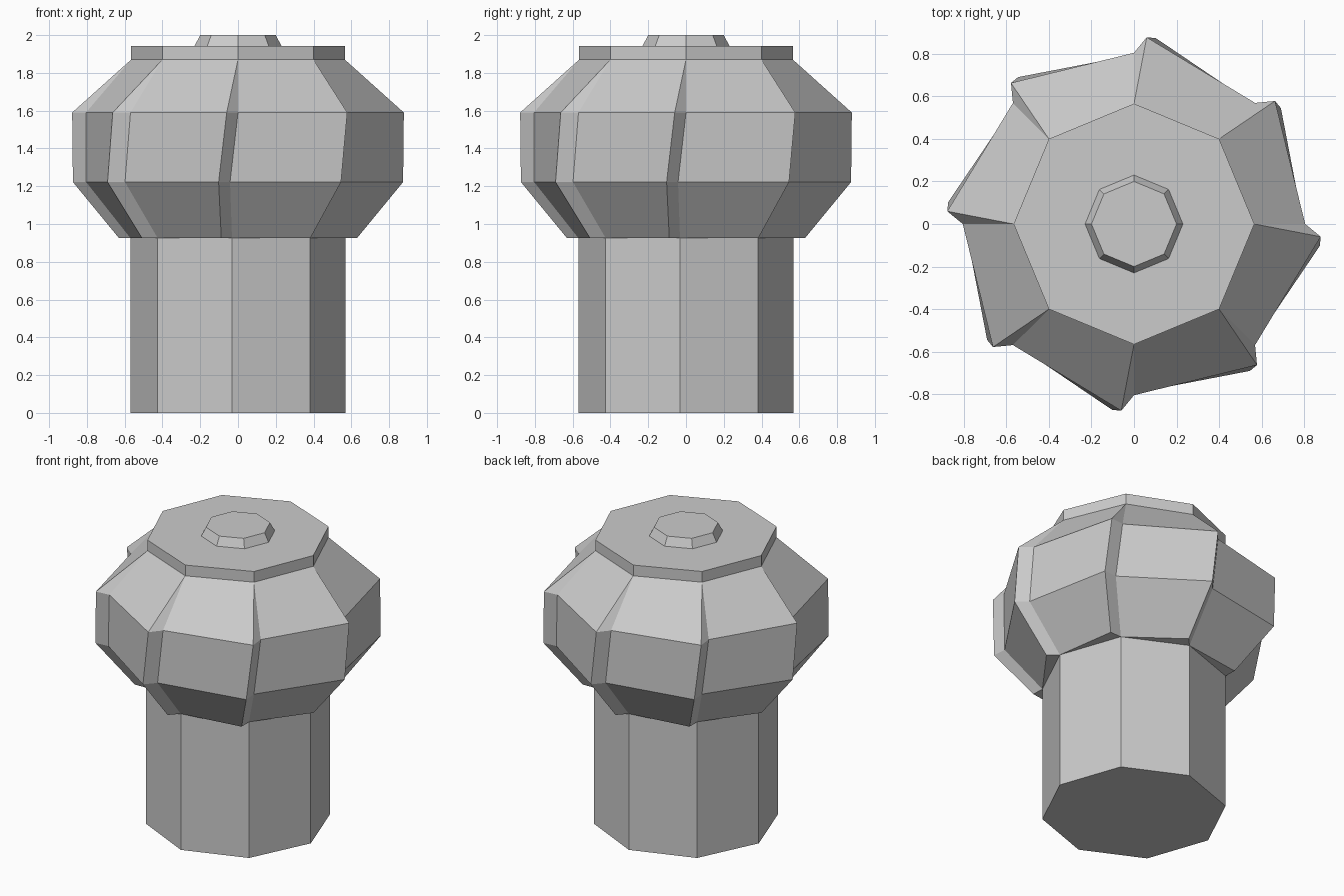
import bpy, bmesh
from math import cos, sin, radians

if "Cube" in bpy.data.objects:
    bpy.data.objects.remove(bpy.data.objects["Cube"])

SIDES = 8


def loft(name, rows, bottom=False, top=False):
    """Loft eight-toothed rings. Row: z, valley radius, valley angle, tip radius, tip angle."""
    bm = bmesh.new()
    rings = []
    for z, r_in, a_in, r_out, a_out in rows:
        ring = []
        for k in range(SIDES):
            for r, a in ((r_out, a_out), (r_in, a_in)):
                t = radians(360 / SIDES * k + a)
                ring.append(bm.verts.new((r * cos(t), r * sin(t), z)))
        rings.append(ring)
    n = 2 * SIDES
    for lo, hi in zip(rings, rings[1:]):
        for j in range(n):
            m = (j + 1) % n
            bm.faces.new((lo[j], lo[m], hi[m], hi[j]))
    if bottom:
        bm.faces.new(rings[0][::-1])
    if top:
        bm.faces.new(rings[-1])
    # plain octagon rings have coincident tip and valley points
    bmesh.ops.remove_doubles(bm, verts=bm.verts[:], dist=0.0005)
    mesh = bpy.data.meshes.new(name)
    bm.to_mesh(mesh)
    bm.free()
    obj = bpy.data.objects.new(name, mesh)
    bpy.context.collection.objects.link(obj)
    return obj


def plain(z, r, a=0.0):
    return (z, r, a, r, a)


# Octagonal stem, slightly twisted
loft("stem", [plain(0, 0.57, -3.2), plain(0.925, 0.57, -3.2)], bottom=True)

# Pinwheel head with overlapping slanted panels
loft("pinwheel_head", [
    plain(0.925, 0.57, -3.2),
    (0.925, 0.57, -3.2, 0.636, -8.0),
    (1.222, 0.805, -3.0, 0.88, -6.7),
    (1.59, 0.805, 0.0, 0.88, -3.9),
    plain(1.87, 0.566),
])

# Octagonal cap plate
loft("cap_plate", [plain(1.87, 0.566), plain(1.943, 0.566)], top=True)

# Small tapered knob on top
loft("top_knob", [plain(1.943, 0.23), plain(2.0, 0.2)], top=True)
